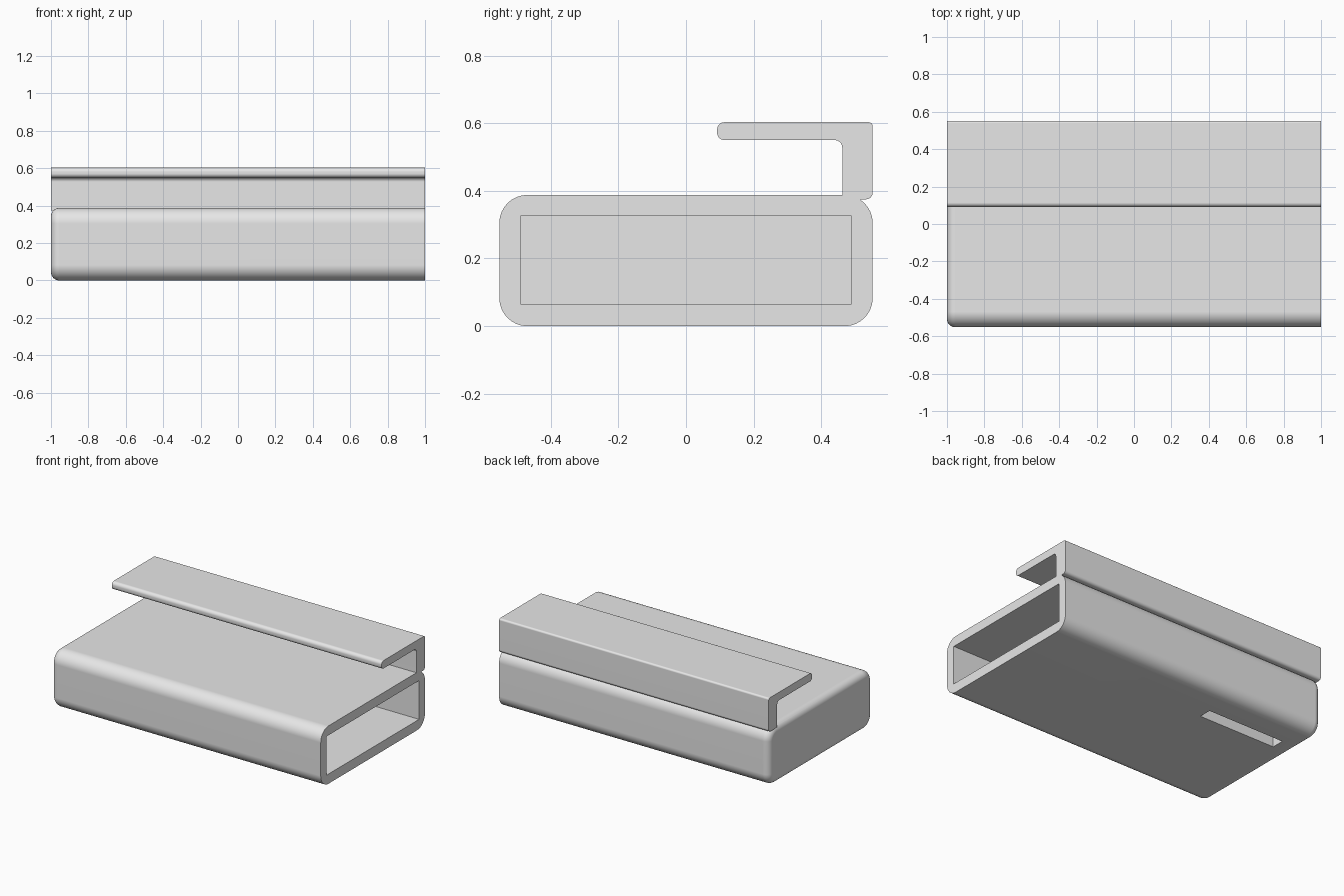
import bpy
import bmesh
import math

if "Cube" in bpy.data.objects:
    bpy.data.objects.remove(bpy.data.objects["Cube"], do_unlink=True)

# Single grey finish
grey = bpy.data.materials.new("light grey")
grey.use_nodes = True
grey.diffuse_color = (0.8, 0.8, 0.8, 1)
grey.node_tree.nodes["Principled BSDF"].inputs["Base Color"].default_value = (0.8, 0.8, 0.8, 1)


def rounded(points, steps=8):
    """Round the corners of a (y, z, radius) polygon."""
    out = []
    n = len(points)
    for i, (y, z, r) in enumerate(points):
        if r <= 0:
            out.append((y, z))
            continue
        py, pz, _ = points[i - 1]
        ny, nz, _ = points[(i + 1) % n]
        la, lb = math.hypot(py - y, pz - z), math.hypot(ny - y, nz - z)
        a = ((py - y) / la, (pz - z) / la)
        b = ((ny - y) / lb, (nz - z) / lb)
        # Right-angled corners: sweep from one tangent point to the other
        for k in range(steps + 1):
            t = k / steps * math.pi / 2
            u, v = r * (1 - math.sin(t)), r * (1 - math.cos(t))
            out.append((y + a[0] * u + b[0] * v, z + a[1] * u + b[1] * v))
    return out


def loft(name, sections):
    """Skin a list of (x, outline) sections and cap both ends."""
    bm = bmesh.new()
    rings = [[bm.verts.new((x, y, z)) for y, z in outline] for x, outline in sections]
    n = len(rings[0])
    for r0, r1 in zip(rings, rings[1:]):
        for i in range(n):
            j = (i + 1) % n
            bm.faces.new((r0[i], r0[j], r1[j], r1[i]))
    bm.faces.new(rings[0])
    bm.faces.new(rings[-1])
    bmesh.ops.recalc_face_normals(bm, faces=bm.faces)
    mesh = bpy.data.meshes.new(name)
    bm.to_mesh(mesh)
    bm.free()
    mesh.materials.append(grey)
    obj = bpy.data.objects.new(name, mesh)
    bpy.context.collection.objects.link(obj)
    return obj


def rect(y0, y1, z0, z1, r=0.0):
    return rounded([(y0, z0, r), (y1, z0, r), (y1, z1, r), (y0, z1, r)])


def combine(target, tool, operation):
    tool.hide_render = True
    mod = target.modifiers.new(operation.lower(), 'BOOLEAN')
    mod.operation = operation
    mod.solver = 'EXACT'
    mod.object = tool
    bpy.context.view_layer.objects.active = target
    bpy.ops.object.modifier_apply(modifier=mod.name)
    bpy.data.objects.remove(tool, do_unlink=True)


# Case: rounded sleeve with a filleted closed end at -x
W, H, R, F = 0.552, 0.388, 0.083, 0.045
sections = []
for k in range(9):
    t = k / 8 * math.pi / 2
    inset = F * (1 - math.sin(t))
    sections.append((-1 + F * (1 - math.cos(t)),
                     rect(-W + inset, W - inset, inset, H - inset, R - inset)))
sections.append((1, rect(-W, W, 0, H, R)))
case = loft("case_with_clip", sections)

# Clip: hooked rail along the back of the top
clip_outline = rounded([
    (0.462, 0.375, 0), (W, 0.375, 0.02), (W, 0.603, 0.012),
    (0.092, 0.603, 0.022), (0.092, 0.55, 0.022), (0.462, 0.55, 0.022)])
clip = loft("clip", [(-1, clip_outline), (1, clip_outline)])
combine(case, clip, 'UNION')

# Cavity open at +x, and slot through the floor near the closed end
cavity_outline = rect(-0.49, 0.49, 0.065, 0.325)
combine(case, loft("cavity_cutter", [(-0.935, cavity_outline), (1.1, cavity_outline)]), 'DIFFERENCE')
slot_outline = rect(0.25, 0.335, -0.1, 0.15)
combine(case, loft("slot_cutter", [(-0.88, slot_outline), (-0.31, slot_outline)]), 'DIFFERENCE')

# Smooth fillets, crisp edges, flat large faces
bpy.ops.object.select_all(action='DESELECT')
case.select_set(True)
bpy.context.view_layer.objects.active = case
bpy.ops.object.shade_smooth_by_angle(angle=math.radians(30))
weighted = case.modifiers.new("flat_face_normals", 'WEIGHTED_NORMAL')
weighted.keep_sharp = True
